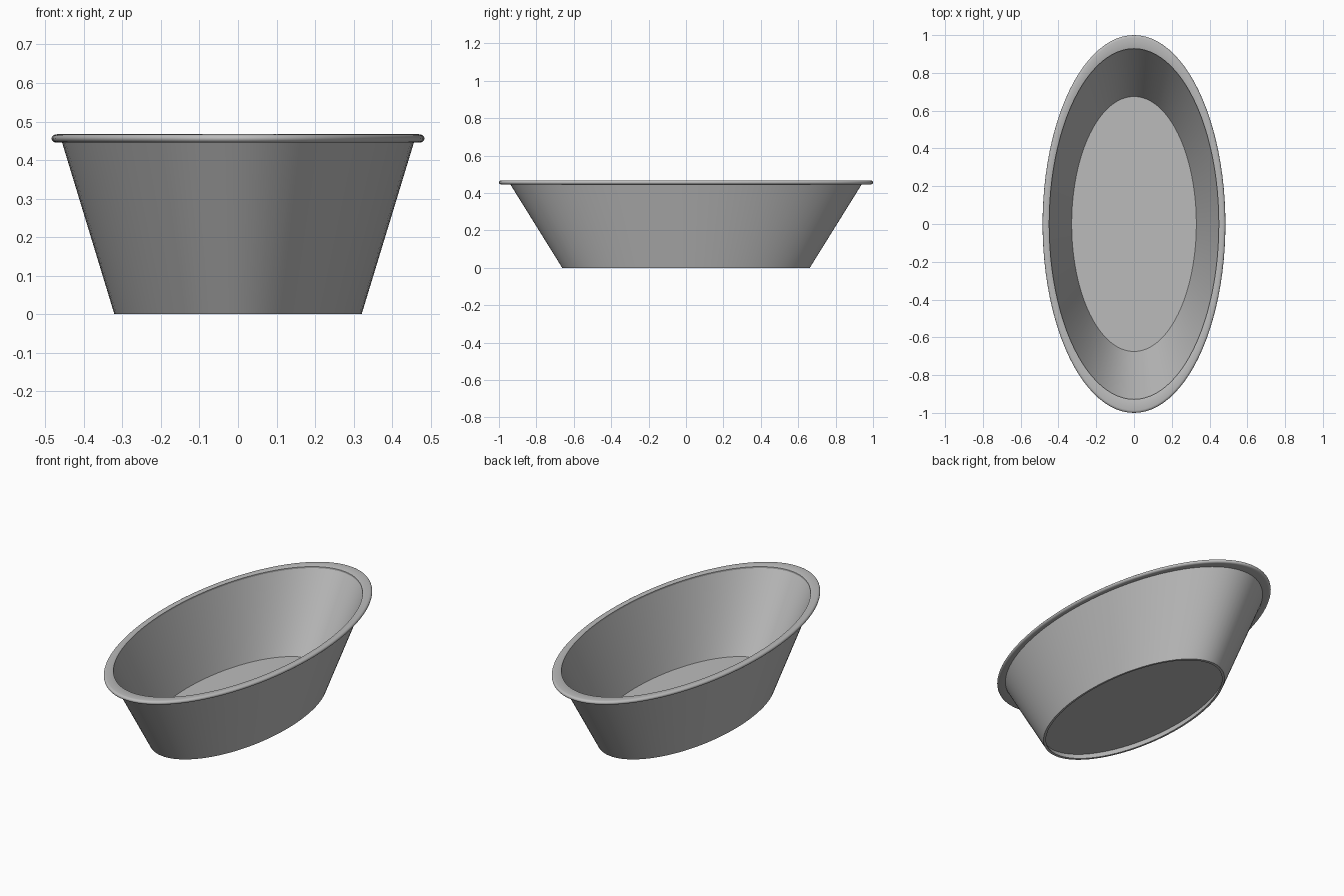
import bpy, bmesh, math

SIDES = 96

cube = bpy.data.objects.get("Cube")
if cube:
    bpy.data.objects.remove(cube, do_unlink=True)

grey = bpy.data.materials.new("plain_grey")
grey.use_nodes = True
colour = (0.5, 0.5, 0.5, 1)
grey.diffuse_color = colour
grey.node_tree.nodes["Principled BSDF"].inputs["Base Color"].default_value = colour


def oval_loft(name, rings, cap=False, closed=False):
    """Skin oval rings given as (x radius, y radius, height)."""
    bm = bmesh.new()
    loops = []
    for rx, ry, z in rings:
        angles = [2 * math.pi * i / SIDES for i in range(SIDES)]
        loops.append([bm.verts.new((rx * math.cos(a), ry * math.sin(a), z)) for a in angles])
    pairs = list(zip(loops, loops[1:]))
    if closed:
        pairs.append((loops[-1], loops[0]))
    for a, b in pairs:
        for i in range(SIDES):
            j = (i + 1) % SIDES
            bm.faces.new((a[i], a[j], b[j], b[i]))
    if cap:
        bm.faces.new(loops[0])
        bm.faces.new(loops[-1])
    bmesh.ops.recalc_face_normals(bm, faces=bm.faces)
    mesh = bpy.data.meshes.new(name)
    bm.to_mesh(mesh)
    bm.free()
    mesh.materials.append(grey)
    obj = bpy.data.objects.new(name, mesh)
    bpy.context.collection.objects.link(obj)
    bpy.ops.object.select_all(action="DESELECT")
    obj.select_set(True)
    bpy.context.view_layer.objects.active = obj
    bpy.ops.object.shade_smooth_by_angle(angle=math.radians(35))
    return obj


# Tub: recessed underside, foot, flared outer wall, inner wall and raised floor
oval_loft("tub_body", [
    (0.32, 0.665, 0.035),
    (0.31, 0.645, 0),
    (0.321, 0.662, 0),
    (0.458, 0.942, 0.45),
    (0.449, 0.928, 0.455),
    (0.33, 0.675, 0.05),
], cap=True)

# Rolled rim: flat band with a rounded outer edge
rim = [(0.449, 0.928, 0.445), (0.449, 0.928, 0.464), (0.455, 0.936, 0.467)]
for step in range(9):
    t = math.pi * (0.5 - step / 8)
    reach = 0.014 * math.cos(t)
    rim.append((0.470 + reach, 0.986 + reach, 0.456 + 0.011 * math.sin(t)))
oval_loft("rolled_rim", rim, closed=True)
